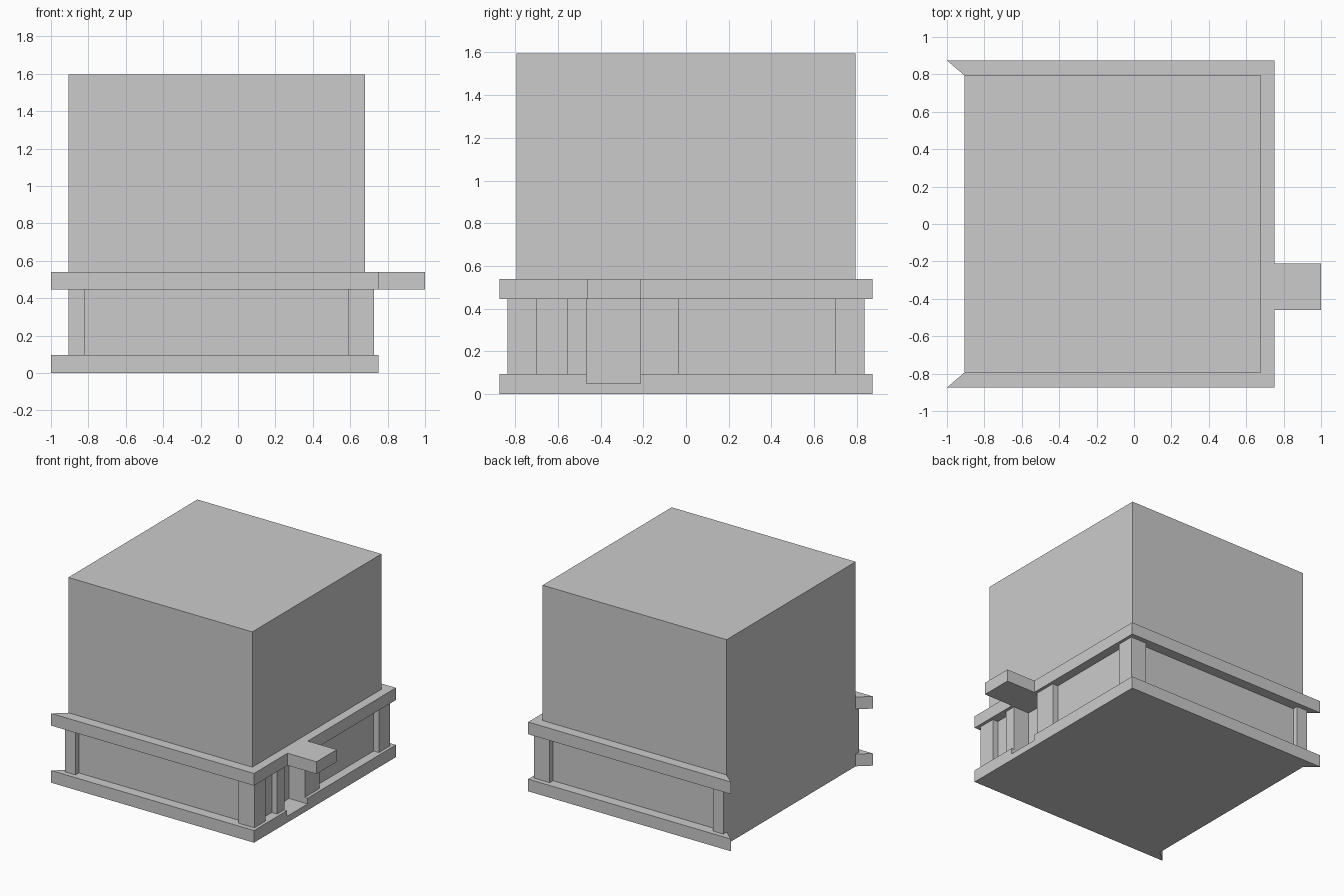
import bpy, bmesh

if "Cube" in bpy.data.objects:
    bpy.data.objects.remove(bpy.data.objects["Cube"])

LEFT, WALL, PIER, EDGE = -0.907, 0.68, 0.726, 0.75   # x planes
WY, PY, EY = 0.795, 0.836, 0.874                      # y planes
D0, D1, DX = -0.465, -0.213, 0.59                     # doorway recess


def prism(name, points, z0, z1):
    """Extrude a plan outline (counter-clockwise) between two heights."""
    bm = bmesh.new()
    face = bm.faces.new([bm.verts.new((x, y, z0)) for x, y in points])
    top = bmesh.ops.extrude_face_region(bm, geom=[face])["geom"]
    for v in top:
        if isinstance(v, bmesh.types.BMVert):
            v.co.z = z1
    bmesh.ops.recalc_face_normals(bm, faces=bm.faces[:])
    mesh = bpy.data.meshes.new(name)
    bm.to_mesh(mesh)
    bm.free()
    obj = bpy.data.objects.new(name, mesh)
    bpy.context.collection.objects.link(obj)
    return obj


def slab(name, z0, z1, front_detail=()):
    """Three-sided ledge with mitred ends at the flush left wall."""
    prism(name, [(LEFT, -WY), (-1, -EY), (EDGE, -EY), *front_detail,
                 (EDGE, EY), (-1, EY), (LEFT, WY)], z0, z1)


doorway = [(DX, D0), (DX, D1)]

# Base ledge, with a step sunk into its upper half at the doorway
slab("base_ledge_lower", 0, 0.05)
slab("base_ledge_upper", 0.05, 0.095, [(EDGE, D0), *doorway, (EDGE, D1)])

# Ground floor walls: side with corner piers, mirrored for the back
side = [(LEFT, -PY), (-0.817, -PY), (-0.817, -WY), (0.59, -WY),
        (0.59, -PY), (PIER, -PY), (PIER, -0.70), (WALL, -0.70)]
back = [(x, -y) for x, y in reversed(side)]
entrance = [(WALL, -0.555), (PIER, -0.555), (PIER, D0), *doorway,
            (PIER, D1), (PIER, -0.035), (WALL, -0.035)]
prism("ground_floor", side + entrance + back, 0.095, 0.445)

# Upper ledge with the entrance canopy
slab("upper_ledge", 0.445, 0.54,
     [(EDGE, -0.461), (1, -0.461), (1, -0.212), (EDGE, -0.212)])

# Plain upper block
prism("upper_block", [(LEFT, -WY), (WALL, -WY), (WALL, WY), (LEFT, WY)], 0.54, 1.595)
